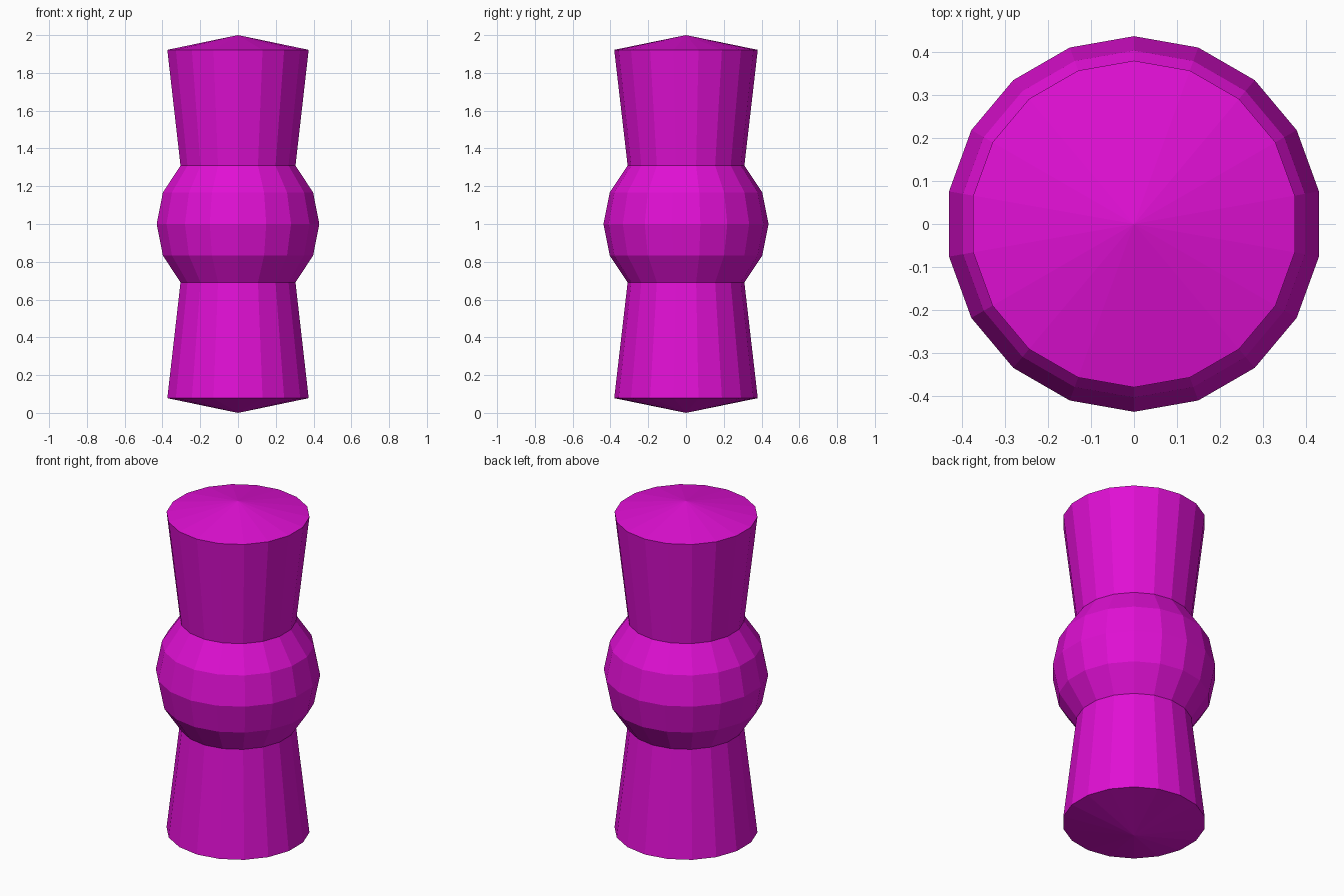
import bpy, bmesh
from math import sin, cos, radians, pi

if "Cube" in bpy.data.objects:
    bpy.data.objects.remove(bpy.data.objects["Cube"])

SIDES = 18
R = 0.437   # central bulge radius

mat = bpy.data.materials.new("magenta")
mat.diffuse_color = (0.75, 0.005, 0.66, 1)
mat.use_nodes = True
mat.node_tree.nodes["Principled BSDF"].inputs["Base Color"].default_value = mat.diffuse_color


def lathe(name, profile):
    """Revolve (radius, z) points around z; zero radius makes a single tip."""
    bm = bmesh.new()
    rings = []
    for r, z in profile:
        if r == 0:
            rings.append([bm.verts.new((0, 0, z))] * SIDES)
        else:
            rings.append([bm.verts.new((r * sin(2 * pi * i / SIDES),
                                        r * cos(2 * pi * i / SIDES), z))
                          for i in range(SIDES)])
    for a, b in zip(rings, rings[1:]):
        for i in range(SIDES):
            j = (i + 1) % SIDES
            bm.faces.new(dict.fromkeys((a[i], a[j], b[j], b[i])))
    bmesh.ops.recalc_face_normals(bm, faces=bm.faces)
    # Outward means the side faces point away from the axis
    side = max(bm.faces, key=lambda f: f.calc_center_median().xy.length)
    if side.normal.xy.dot(side.calc_center_median().xy) < 0:
        bmesh.ops.reverse_faces(bm, faces=bm.faces)
    me = bpy.data.meshes.new(name)
    bm.to_mesh(me)
    bm.free()
    me.materials.append(mat)
    ob = bpy.data.objects.new(name, me)
    bpy.context.collection.objects.link(ob)
    return ob


# Central bulge: a sphere band from -45 to 45 degrees
band = [(R * cos(radians(a)), 1 + R * sin(radians(a)))
        for a in (-45, -22.5, 0, 22.5, 45)]
lathe("central_bulge", band)

# Flared ends with shallow conical caps, mirrored about z = 1
end = [(0, 0), (0.38, 0.078), band[0]]
lathe("lower_end", end)
lathe("upper_end", [(r, 2 - z) for r, z in end])
